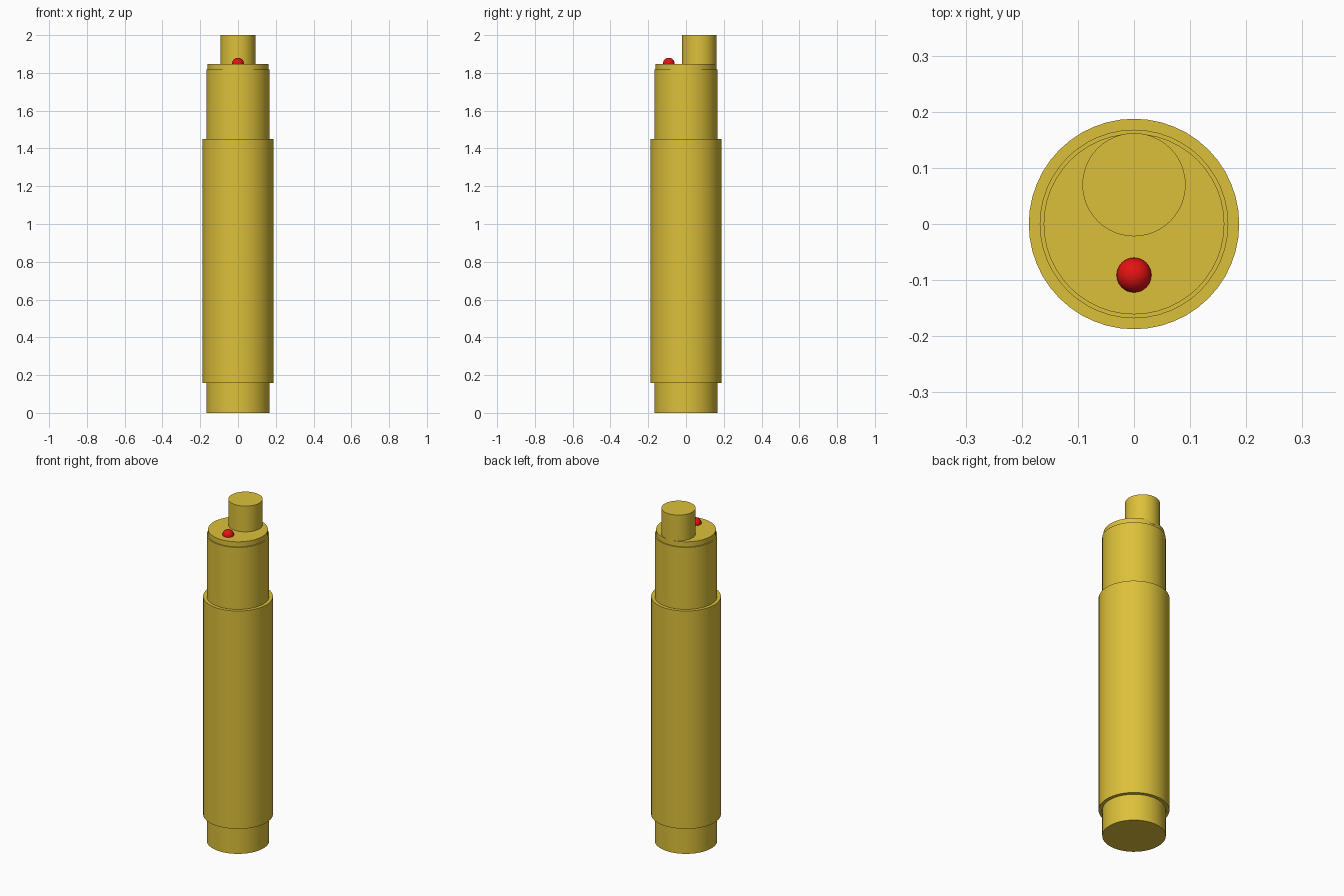
import bpy
import math

if "Cube" in bpy.data.objects:
    bpy.data.objects.remove(bpy.data.objects["Cube"])


def material(name, color):
    m = bpy.data.materials.new(name)
    m.diffuse_color = (*color, 1.0)
    m.use_nodes = True
    m.node_tree.nodes["Principled BSDF"].inputs["Base Color"].default_value = m.diffuse_color
    return m


brass = material("brass yellow", (0.72, 0.53, 0.042))
red = material("signal red", (0.78, 0.006, 0.006))


def finish(name, mat):
    obj = bpy.context.object
    obj.name = name
    obj.data.materials.append(mat)
    bpy.ops.object.shade_smooth_by_angle(angle=math.radians(35))
    return obj


def cylinder(name, radius, z0, z1, y=0.0):
    bpy.ops.mesh.primitive_cylinder_add(
        vertices=48, radius=radius, depth=z1 - z0, location=(0, y, (z0 + z1) / 2))
    return finish(name, brass)


# Stepped tube: core, wide grip sleeve, thin top cap
cylinder("core_tube", 0.168, 0.0, 1.817)
cylinder("grip_sleeve", 0.1875, 0.157, 1.449)
cylinder("top_cap", 0.161, 1.80, 1.847)

# Off-centre stub at the back of the cap
cylinder("top_stub", 0.092, 1.83, 2.0, y=0.07)

# Red button half sunk into the cap at the front
bpy.ops.mesh.primitive_uv_sphere_add(
    segments=32, ring_count=16, radius=0.031, location=(0, -0.091, 1.849))
finish("red_button", red)
